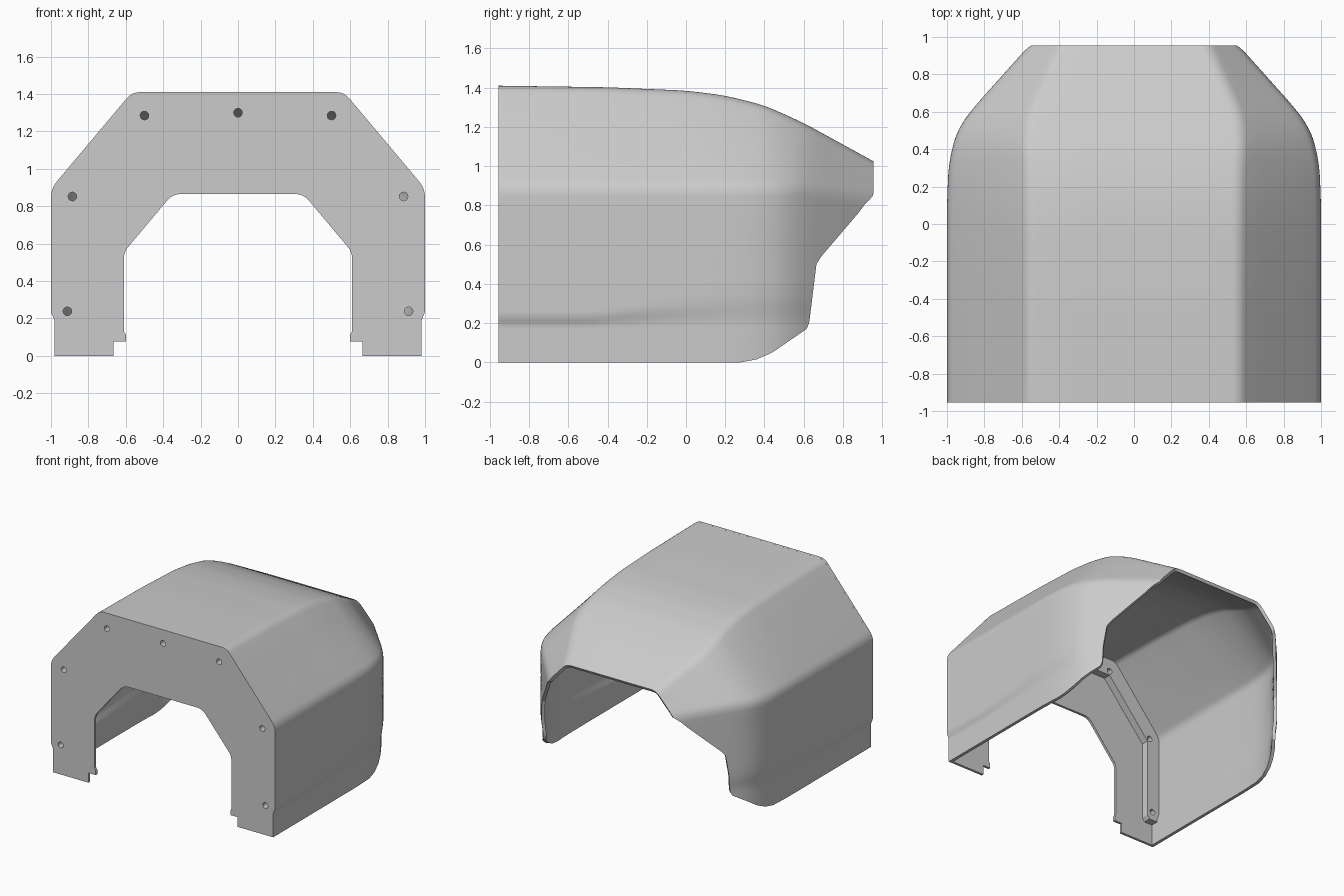
import bpy, bmesh, math
from mathutils import Vector

cube = bpy.data.objects.get("Cube")
if cube:
    bpy.data.objects.remove(cube)

FRONT, REAR, WALL = -0.95, 0.955, 0.025

grey = bpy.data.materials.new("plain grey")
grey.use_nodes = True
grey.diffuse_color = (0.6, 0.6, 0.6, 1)
grey.node_tree.nodes["Principled BSDF"].inputs["Base Color"].default_value = grey.diffuse_color


def lerp(keys, t):
    """Piecewise linear lookup that continues past both ends."""
    for (a, va), (b, vb) in zip(keys, keys[1:]):
        if t <= b:
            break
    return va + (vb - va) * (t - a) / (b - a)


def soft(keys, t, reach=0.06):
    """Lookup with rounded bends."""
    return sum(lerp(keys, t + reach * k / 3) for k in range(-3, 4)) / 7


def fillet(before, corner, after, size, steps=6):
    a = corner + (before - corner).normalized() * size
    b = corner + (after - corner).normalized() * size
    ts = [k / steps for k in range(steps + 1)]
    return [a * (1 - t) ** 2 + corner * 2 * t * (1 - t) + b * t * t for t in ts]


# Profiles of the shell along its length
ROOF = [(-0.95, 1.41), (-0.4, 1.402), (0, 1.385), (0.2, 1.36), (0.4, 1.31), (0.6, 1.22), (0.955, 1.025)]
WIDTH = [(-0.95, 1), (0.1, 1), (0.3, 0.992), (0.42, 0.97), (0.52, 0.935), (0.62, 0.86), (0.955, 0.56)]
SHOULDER_X = [(-0.95, 0.567), (0.25, 0.567), (0.45, 0.577), (0.6, 0.56), (0.955, 0.4)]
SHOULDER_Z = [(-0.95, 0.895), (0.6, 0.895), (0.955, 0.85)]
REAR_EDGE = [(0, 0.28), (0.015, 0.36), (0.05, 0.44), (0.17, 0.615), (0.2, 0.628), (0.5, 0.665),
             (0.54, 0.69), (0.85, 0.955), (2, 0.955)]
SIDE_LEVELS = [0.76, 0.68, 0.6, 0.54, 0.5, 0.42, 0.34, 0.29, 0.26, 0.235, 0.21, 0.19,
               0.17, 0.13, 0.09, 0.05, 0.015, 0]


def half_section(y):
    """Right half of the cross-section, from the roof centre to the bottom edge."""
    roof, width = soft(ROOF, y), soft(WIDTH, y)
    top = Vector((0, roof))
    upper = Vector((soft(SHOULDER_X, y), roof))
    lower = Vector((width, soft(SHOULDER_Z, y)))
    foot = Vector((width, 0))
    pts = [top, top.lerp(upper, 0.5)] + fillet(top, upper, lower, 0.045)
    kink = fillet(upper, lower, foot, 0.05)
    pts += [pts[-1].lerp(kink[0], k / 4) for k in (1, 2, 3)] + kink
    # The skirt steps inward near the bottom, fading out toward the rear
    fade = 0.045 + 0.12 * min(max((y + 0.5) / 0.8, 0), 1)
    for z in SIDE_LEVELS:
        t = min(max((z - 0.19) / fade, 0), 1)
        pts.append(Vector((width - 0.018 * (1 - t * t * (3 - 2 * t)), z)))
    return pts


def finish(obj):
    """Turn an object into a plain mesh with its material and shading."""
    bpy.ops.object.select_all(action='DESELECT')
    obj.select_set(True)
    bpy.context.view_layer.objects.active = obj
    bpy.ops.object.convert(target='MESH')
    obj = bpy.context.view_layer.objects.active
    obj.data.materials.clear()
    obj.data.materials.append(grey)
    bpy.ops.object.shade_smooth_by_angle(angle=math.radians(30))
    return obj


def build_shell(rows=56):
    bm = bmesh.new()
    ends = [lerp(REAR_EDGE, p.y) for p in half_section(REAR)]
    n = len(ends)
    columns = [(-1, i) for i in range(n - 1, 0, -1)] + [(1, i) for i in range(n)]
    grid = []
    for side, i in columns:
        line = []
        for r in range(rows + 1):
            y = FRONT + (ends[i] - FRONT) * r / rows
            p = half_section(y)[i]
            line.append(bm.verts.new((side * p.x, y, p.y)))
        grid.append(line)
    for a, b in zip(grid, grid[1:]):
        for r in range(rows):
            bm.faces.new((a[r], b[r], b[r + 1], a[r + 1]))
    mesh = bpy.data.meshes.new("shell")
    bm.to_mesh(mesh)
    bm.free()
    obj = bpy.data.objects.new("shell", mesh)
    bpy.context.collection.objects.link(obj)
    wall = obj.modifiers.new("wall", 'SOLIDIFY')
    wall.thickness = WALL
    wall.offset = -1
    wall.use_even_offset = True
    return finish(obj)


def both_sides(half):
    """Mirror a half outline that runs from the centre outward."""
    return [(-x, z) for x, z in reversed(half)] + [(x, z) for x, z in half]


def flat_part(name, outlines, y_front, y_back):
    """Cut-out sheet facing the front; inner outlines become holes."""
    curve = bpy.data.curves.new(name, 'CURVE')
    curve.dimensions = '2D'
    curve.fill_mode = 'BOTH'
    curve.extrude = (y_back - y_front) / 2
    for outline in outlines:
        spline = curve.splines.new('POLY')
        spline.points.add(len(outline) - 1)
        for point, (x, z) in zip(spline.points, outline):
            point.co = (x, z, 0, 1)
        spline.use_cyclic_u = True
    obj = bpy.data.objects.new(name, curve)
    bpy.context.collection.objects.link(obj)
    obj.rotation_euler.x = math.pi / 2
    obj.location.y = (y_front + y_back) / 2
    return finish(obj)


# Bolt holes through the front plate and the rib behind it
centres = [(0, 1.3)] + [(s * x, z) for s in (-1, 1) for x, z in ((0.5, 1.285), (0.885, 0.852), (0.912, 0.238))]
holes = [[(cx + 0.023 * math.cos(a * math.tau / 20), cz + 0.023 * math.sin(a * math.tau / 20))
          for a in range(20)] for cx, cz in centres]

build_shell()

# Front plate: shell outline with an arched opening and notched feet
outer = [tuple(p) for p in half_section(FRONT)[1:]]
crown, bend, knee, heel = (Vector(v) for v in ((0, 0.865), (0.35, 0.865), (0.61, 0.555), (0.61, 0.13)))
arch = [tuple(p) for p in fillet(crown, bend, knee, 0.045) + fillet(bend, knee, heel, 0.035)]
arch += [(0.61, 0.13), (0.6, 0.115), (0.6, 0.078), (0.665, 0.078), (0.665, 0)]
flat_part("front_plate", [both_sides(outer) + both_sides(arch)[::-1]] + holes, -0.955, -0.935)

# Mounting rib running round the inside of the plate
rib_outer = [(0.56, 1.395), (0.985, 0.89), (0.985, 0.24), (0.965, 0.2), (0.965, 0.17)]
rib_inner = [(0.5, 1.25), (0.865, 0.825), (0.865, 0.2), (0.885, 0.17)]
flat_part("mounting_rib", [both_sides(rib_outer) + both_sides(rib_inner)[::-1]] + holes, -0.936, -0.875)
